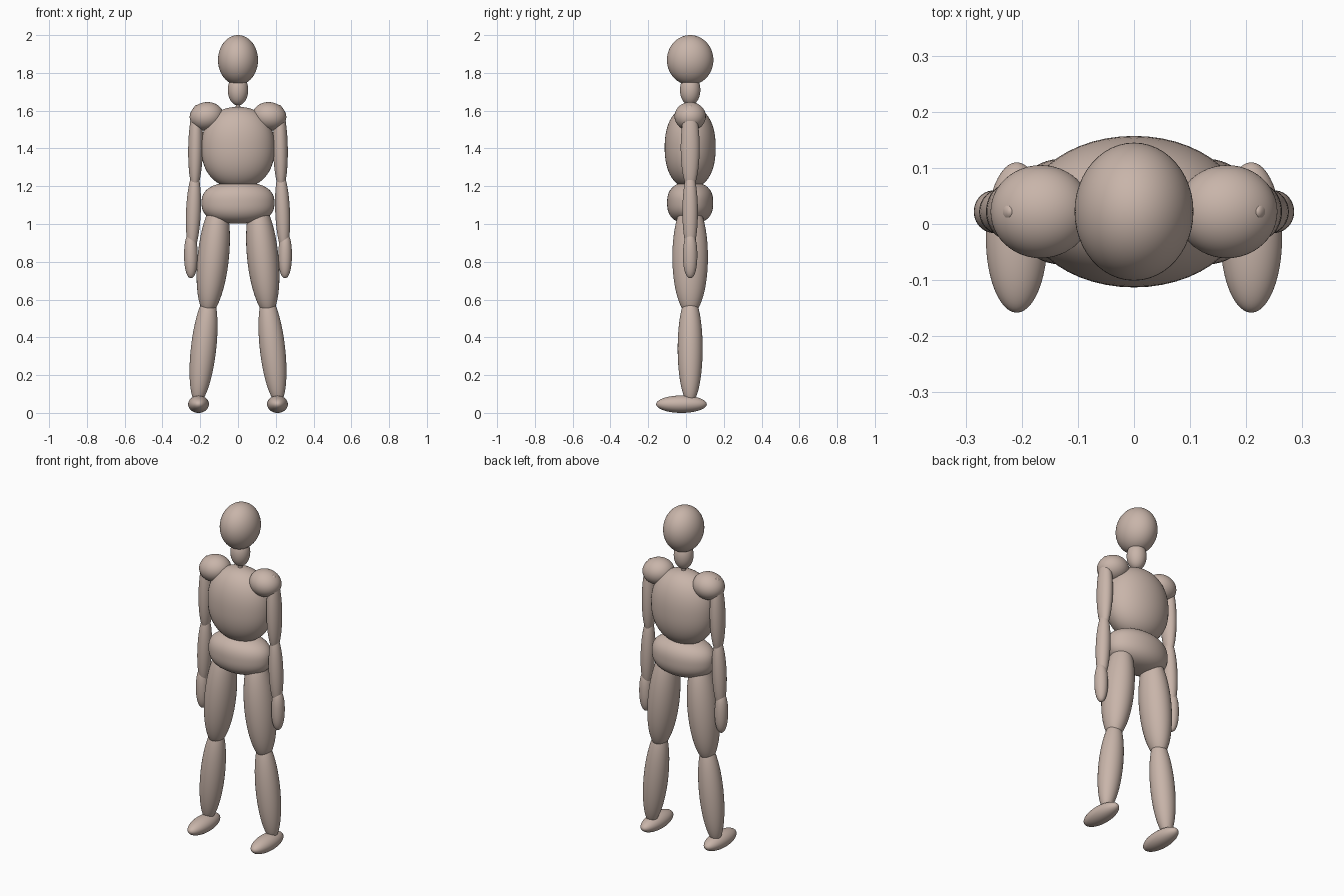
import bpy
import bmesh
import math
from mathutils import Matrix, Vector

cube = bpy.data.objects.get("Cube")
if cube:
    bpy.data.objects.remove(cube, do_unlink=True)

clay = bpy.data.materials.new("warm clay")
clay.use_nodes = True
CLAY = (0.58, 0.46, 0.40, 1)
clay.diffuse_color = CLAY
clay.node_tree.nodes["Principled BSDF"].inputs["Base Color"].default_value = CLAY

DEPTH = 0.022  # shared y centre of the body


def ellipsoid(name, centre, radii, lean=0.0, power=2.0):
    """Smooth ellipsoid; a power above 2 squares off its upright profile."""
    bm = bmesh.new()
    bmesh.ops.create_uvsphere(bm, u_segments=48, v_segments=32, radius=1)
    for v in bm.verts:
        side = math.hypot(v.co.x, v.co.y)
        v.co /= (side ** power + abs(v.co.z) ** power) ** (1 / power)
    place = (Matrix.Translation(Vector(centre))
             @ Matrix.Rotation(lean, 4, 'Y')
             @ Matrix.Diagonal((*radii, 1)))
    bmesh.ops.transform(bm, matrix=place, verts=bm.verts)
    for f in bm.faces:
        f.smooth = True
    mesh = bpy.data.meshes.new(name)
    bm.to_mesh(mesh)
    bm.free()
    mesh.materials.append(clay)
    obj = bpy.data.objects.new(name, mesh)
    bpy.context.collection.objects.link(obj)


def limb(name, side, top, bottom, width, depth, power=2.0):
    """Ellipsoid stretched between two (x, z) points, on one side."""
    dx, dz = top[0] - bottom[0], top[1] - bottom[1]
    centre = (side * (top[0] + bottom[0]) / 2, DEPTH, (top[1] + bottom[1]) / 2)
    ellipsoid(name, centre, (width, depth, math.hypot(dx, dz) / 2),
              side * math.atan2(dx, dz), power)


# Head, neck and trunk
ellipsoid("head", (0, DEPTH, 1.868), (0.106, 0.123, 0.132))
ellipsoid("neck", (0, DEPTH, 1.71), (0.054, 0.054, 0.082))
ellipsoid("neck_base", (0, DEPTH, 1.62), (0.012, 0.012, 0.05))
ellipsoid("chest", (0, DEPTH, 1.405), (0.194, 0.135, 0.215), power=2.25)
ellipsoid("pelvis", (0, DEPTH, 1.112), (0.193, 0.122, 0.11), power=2.5)

for label, side in (("left", 1), ("right", -1)):
    # Arms
    ellipsoid(label + "_shoulder", (side * 0.166, DEPTH, 1.57),
              (0.09, 0.083, 0.075), side * 0.15)
    limb(label + "_upper_arm", side, (0.22, 1.63), (0.229, 1.18), 0.039, 0.05)
    limb(label + "_forearm", side, (0.227, 1.28), (0.245, 0.85), 0.039, 0.041)
    limb(label + "_hand", side, (0.25, 0.955), (0.249, 0.713), 0.036, 0.038, 2.2)
    # Legs
    limb(label + "_thigh", side, (0.1, 1.13), (0.162, 0.52), 0.083, 0.094)
    limb(label + "_shin", side, (0.15, 0.63), (0.215, 0.05), 0.067, 0.066)
    ellipsoid(label + "_foot", (side * 0.209, -0.024, 0.046),
              (0.055, 0.134, 0.046))
